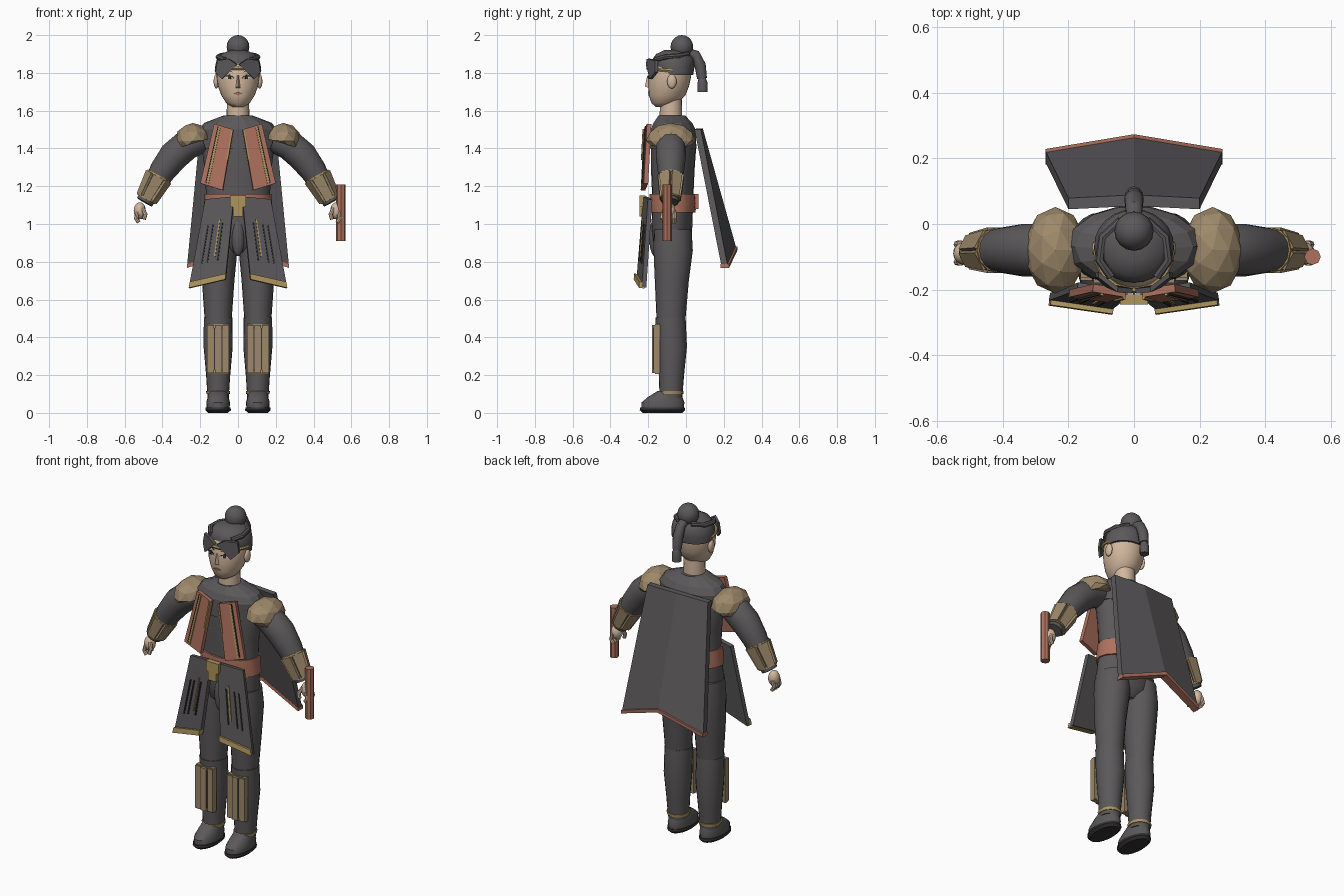
import bpy, bmesh, math
from mathutils import Vector

if "Cube" in bpy.data.objects:
    bpy.data.objects.remove(bpy.data.objects["Cube"])


def material(name, *rgb):
    m = bpy.data.materials.new(name)
    m.use_nodes = True
    m.diffuse_color = (*rgb, 1)
    m.node_tree.nodes["Principled BSDF"].inputs["Base Color"].default_value = (*rgb, 1)
    return m


CLOTH = material("charcoal cloth", .105, .098, .103)
BLACK = material("near black", .035, .033, .035)
SKIN = material("skin", .64, .47, .34)
TAN = material("tan armour", .34, .25, .145)
GOLD = material("gold trim", .42, .30, .11)
RED = material("rust red", .42, .165, .11)
LIP = material("lip", .38, .19, .14)
WHITE = material("eye white", .75, .70, .64)
smooth_objects = []


def finish(name, bm, mat, smooth):
    bmesh.ops.recalc_face_normals(bm, faces=bm.faces)
    me = bpy.data.meshes.new(name)
    bm.to_mesh(me)
    bm.free()
    me.materials.append(mat)
    ob = bpy.data.objects.new(name, me)
    bpy.context.collection.objects.link(ob)
    if smooth:
        smooth_objects.append(ob)
    return ob


def skin_rings(name, rings, mat, smooth=True):
    """Join rings of points into a closed tube."""
    bm = bmesh.new()
    rows = [[bm.verts.new(p) for p in r] for r in rings]
    n = len(rows[0])
    for a, b in zip(rows, rows[1:]):
        for i in range(n):
            j = (i + 1) % n
            bm.faces.new((a[i], a[j], b[j], b[i]))
    bm.faces.new(rows[0])
    bm.faces.new(rows[-1])
    return finish(name, bm, mat, smooth)


def loft(name, rings, mat, n=20, smooth=True):
    """Stack of level ellipses: x, y, z, x radius, y radius."""
    angles = [math.tau * i / n for i in range(n)]
    return skin_rings(name, [[(x + a * math.cos(t), y + b * math.sin(t), z) for t in angles]
                             for x, y, z, a, b in rings], mat, smooth)


def tube(name, pts, radii, mat, n=12, ref=(0, 1, 0), smooth=True):
    pts = [Vector(p) for p in pts]
    rings = []
    for i, p in enumerate(pts):
        d = pts[min(i + 1, len(pts) - 1)] - pts[max(i - 1, 0)]
        u = d.cross(Vector(ref)).normalized()
        v = d.cross(u).normalized()
        r = radii[i] if isinstance(radii, (list, tuple)) else radii
        rings.append([p + r * (u * math.cos(t) + v * math.sin(t))
                      for t in (math.tau * k / n for k in range(n))])
    return skin_rings(name, rings, mat, smooth)


def prism(name, pts, thick, mat):
    """Polygon given a thickness along its own normal."""
    pts = [Vector(p) for p in pts]
    off = (pts[1] - pts[0]).cross(pts[-1] - pts[0]).normalized() * thick / 2
    return skin_rings(name, [[p - off for p in pts], [p + off for p in pts]], mat, False)


def ball(name, c, r, mat, low=False):
    bm = bmesh.new()
    if low:
        bmesh.ops.create_icosphere(bm, subdivisions=2, radius=1)
    else:
        bmesh.ops.create_uvsphere(bm, u_segments=16, v_segments=10, radius=1)
    for v in bm.verts:
        v.co = Vector([v.co[i] * r[i] + c[i] for i in range(3)])
    return finish(name, bm, mat, not low)


def on_quad(q, u, v, lift):
    """Point on a quad (top inner, top outer, bottom outer, bottom inner)."""
    a, b, c, d = (Vector(p) for p in q)
    return a.lerp(b, u).lerp(d.lerp(c, u), v) + Vector((0, -lift, 0))


def stripe(name, q, u0, u1, v0, v1, mat, lift=.014, thick=.009):
    prism(name, [on_quad(q, u, v, lift) for u, v in ((u0, v0), (u1, v0), (u1, v1), (u0, v1))], thick, mat)


# Torso, mantle, belt and neck
loft("torso", [(0, -.08, .85, .06, .06), (0, -.075, .9, .16, .1), (0, -.075, .98, .185, .108),
               (0, -.07, 1.12, .168, .108), (0, -.07, 1.28, .175, .115), (0, -.065, 1.42, .195, .12),
               (0, -.07, 1.5, .18, .11)], CLOTH, 24)
loft("mantle", [(0, -.068, 1.4, .2, .126), (0, -.068, 1.5, .205, .122), (0, -.07, 1.535, .18, .105),
                (0, -.075, 1.575, .075, .072)], CLOTH, 14, False)
loft("neck", [(0, -.08, 1.53, .062, .06), (0, -.08, 1.66, .058, .058)], SKIN)
loft("belt", [(0, -.07, 1.06, .186, .12), (0, -.07, 1.11, .18, .126), (0, -.07, 1.16, .176, .122)], RED, 16)
prism("belt_back_knot", [(-.05, .055, 1.08), (.05, .055, 1.08), (.05, .055, 1.16), (-.05, .055, 1.16)], .02, RED)
ball("front_cloth", (0, -.165, .93), (.035, .03, .1), CLOTH)
for name, w, lo, hi in (("buckle", .042, 1.09, 1.15), ("buckle_drop", .026, 1.04, 1.09)):
    prism(name, [(-w, -.23, lo), (w, -.23, lo), (w, -.23, hi), (-w, -.23, hi)], .03, GOLD)

# Head: level rings, reused to seat the facial details on the surface
HEAD = [(0, -.125, 1.62, .03, .035), (0, -.115, 1.64, .062, .068), (0, -.1, 1.68, .088, .096),
        (0, -.092, 1.73, .106, .108), (0, -.086, 1.78, .114, .113), (0, -.08, 1.83, .112, .112),
        (0, -.078, 1.88, .085, .085), (0, -.076, 1.905, .04, .04)]
loft("head", HEAD, SKIN, 28)


def face(x, z, lift=.002):
    for a, b in zip(HEAD, HEAD[1:]):
        if a[2] <= z <= b[2]:
            t = (z - a[2]) / (b[2] - a[2])
            y, rx, ry = (a[k] + (b[k] - a[k]) * t for k in (1, 3, 4))
            return Vector((x, y - ry * math.sqrt(max(0, 1 - (x / rx) ** 2)) - lift, z))


def face_plate(name, pts, mat, lift=.002):
    prism(name, [face(x, z, lift) for x, z in pts], .006, mat)


skin_rings("nose", [[(-.009, -.19, 1.785), (.009, -.19, 1.785), (0, -.205, 1.785)],
                    [(-.017, -.19, 1.718), (.017, -.19, 1.718), (0, -.218, 1.728)]], SKIN, False)
face_plate("mouth", [(-.024, 1.69), (0, 1.68), (.024, 1.69), (0, 1.698)], LIP)
for s, side in ((-1, "right"), (1, "left")):
    face_plate(side + "_eye", [(s * .022, 1.772), (s * .045, 1.767), (s * .068, 1.776), (s * .045, 1.785)], WHITE)
    face_plate(side + "_iris", [(s * .038, 1.768), (s * .052, 1.768), (s * .052, 1.784), (s * .038, 1.784)], BLACK, .004)
    face_plate(side + "_lash", [(s * .02, 1.776), (s * .045, 1.784), (s * .074, 1.78), (s * .045, 1.791)], BLACK, .004)
    face_plate(side + "_brow", [(s * .02, 1.8), (s * .05, 1.81), (s * .078, 1.804), (s * .05, 1.817)], BLACK)
    ball(side + "_ear", (s * .115, -.075, 1.755), (.014, .025, .038), SKIN)

    # Fringe flaps and swept strands
    prism(side + "_fringe", [(s * .005, -.205, 1.845), (s * .05, -.2, 1.875), (s * .108, -.155, 1.865),
                             (s * .118, -.155, 1.805), (s * .085, -.185, 1.768)], .016, CLOTH)
    tube(side + "_strand", [(s * .07, -.16, 1.87), (s * .105, -.11, 1.885), (s * .095, -.04, 1.89),
                            (s * .04, .01, 1.9)], .014, CLOTH, 8, (0, 0, 1))

# Hair, headband, bun and tail
loft("hair_cap", [(0, -.058, 1.79, .119, .096), (0, -.068, 1.83, .122, .113), (0, -.068, 1.87, .113, .111),
                  (0, -.068, 1.9, .09, .09), (0, -.065, 1.92, .04, .05)], CLOTH, 24)
band = [math.pi * k / 12 for k in range(-1, 14)]
tube("headband", [(.114 * math.cos(t), -.086 - .115 * math.sin(t), 1.812 + .012 * math.sin(t)) for t in band],
     .01, GOLD, 6, (0, 0, 1))
ball("hair_bun", (0, -.022, 1.938), (.06, .06, .062), CLOTH)
loft("bun_band", [(0, -.03, 1.89, .056, .056), (0, -.03, 1.91, .056, .056)], BLACK)
tube("hair_tail", [(0, .0, 1.91), (0, .05, 1.895), (0, .075, 1.84), (0, .085, 1.77)],
     (.024, .027, .03, .026), CLOTH, 10, (1, 0, 0))
tube("hair_tail_end", [(0, .085, 1.77), (0, .088, 1.745), (0, .088, 1.7)], (.02, .027, .026), CLOTH, 10, (1, 0, 0))

# Cape: two ridged halves with a rust hem
top, ridge = [(s * .2, .062, 1.5) for s in (-1, 1)], (0, .072, 1.505)
hem, peak = [(s * .27, .205, .775) for s in (-1, 1)], (0, .25, .87)


def cape_part(name, rows, y, thick, mat):
    front = [Vector(p) + Vector((0, y - thick / 2, 0)) for p in rows]
    back = [p + Vector((0, thick, 0)) for p in front]
    skin_rings(name, [front, back], mat, False)


for i, side in enumerate(("right", "left")):
    cape_part(side + "_cape", [ridge, top[i], hem[i], peak], 0, .034, CLOTH)
    out, mid = Vector(hem[i]), Vector(peak)
    cape_part(side + "_cape_hem", [mid + Vector((0, .001, .012)), out + Vector((0, .001, .012)),
                                   out - Vector((0, 0, .008)), mid - Vector((0, 0, .008))], 0, .046, RED)

# Paired clothing, armour and limbs
for s, side in ((-1, "right"), (1, "left")):
    lapel = [(s * .025, -.212, 1.5), (s * .125, -.195, 1.53), (s * .198, -.212, 1.215), (s * .08, -.228, 1.178)]
    prism(side + "_lapel", lapel, .024, RED)
    stripe(side + "_lapel_trim", lapel, .66, .76, .02, .96, GOLD)
    stripe(side + "_lapel_seam", lapel, .77, .81, .02, .96, BLACK)
    stripe(side + "_lapel_edge", lapel, .0, .08, .0, .5, GOLD)

    tasset = [(s * .02, -.215, 1.145), (s * .172, -.19, 1.13), (s * .258, -.222, .665), (s * .065, -.25, .71)]
    prism(side + "_tasset", tasset, .024, CLOTH)
    stripe(side + "_tasset_hem", tasset, 0, 1, .94, 1.01, GOLD, .012, .03)
    stripe(side + "_tasset_stitch", tasset, .38, .42, .25, .7, GOLD)
    for u in (.28, .58, .74):
        stripe(side + "_tasset_slit", tasset, u, u + .04, .3, .75, BLACK)

    pad = ball(side + "_shoulder_pad", (s * .24, -.08, 1.44), (.095, .132, .095), TAN, True)
    for v in pad.data.vertices:
        v.co.z = max(v.co.z, 1.425 - .3 * (abs(v.co.x) - .24))

    tube(side + "_arm", [(s * .19, -.08, 1.45), (s * .27, -.08, 1.42), (s * .34, -.08, 1.36), (s * .4, -.08, 1.28),
                         (s * .455, -.08, 1.185), (s * .495, -.085, 1.115)], (.07, .08, .08, .07, .055, .045), CLOTH, 16)
    a, b = Vector((s * .42, -.08, 1.25)), Vector((s * .483, -.083, 1.135))
    d = (b - a).normalized()
    u, v = d.cross(Vector((0, 1, 0))), Vector((0, 1, 0))
    for k in range(6):
        def rim(t):
            return u * math.cos(t) + v * math.sin(t)
        t0, t1 = math.tau * (k + .06) / 6, math.tau * (k + .94) / 6
        prism(side + "_bracer_plate", [a + .07 * rim(t0), a + .07 * rim(t1), b + .054 * rim(t1), b + .054 * rim(t0)],
              .014, TAN)
    for p, r in ((a, .069), (b, .054)):
        tube(side + "_bracer_ring", [p - d * .006, p + d * .006], r, GOLD, 12)

    # Hand
    ball(side + "_palm", (s * .52, -.09, 1.07), (.032, .034, .045), SKIN)
    for k in range(4):
        y = -.116 + .018 * k
        tube(side + "_finger", [(s * .53, y, 1.065), (s * .54, y, 1.03), (s * .525, y, 1.008)], .011, SKIN, 8)
    tube(side + "_thumb", [(s * .505, -.11, 1.085), (s * .49, -.125, 1.05), (s * .498, -.128, 1.025)], .011, SKIN, 8)

    # Leg, boot and foot
    x = s * .105
    loft(side + "_leg", [(x * .9, -.07, .97, .09, .1), (x * .95, -.068, .86, .096, .104), (x, -.075, .7, .086, .09),
                         (x, -.08, .47, .07, .075)], CLOTH)
    loft(side + "_boot", [(x, -.082, .505, .076, .08), (x, -.075, .35, .077, .08), (x, -.077, .2, .064, .067),
                          (x, -.08, .08, .056, .06)], CLOTH)
    loft(side + "_ankle_ring", [(x, -.08, .1, .062, .066), (x, -.08, .115, .064, .068)], GOLD)
    loft(side + "_foot", [(x, -.125, .02, .06, .112), (x, -.122, .055, .063, .114), (x, -.11, .085, .055, .09),
                          (x, -.09, .115, .05, .062)], CLOTH)
    loft(side + "_sole", [(x, -.125, 0, .052, .105), (x, -.125, .014, .067, .12), (x, -.125, .028, .066, .118)], BLACK)

    # Shin guard
    for k in (-1, 0, 1):
        xa, xb, y = x + k * .04 - .018, x + k * .04 + .018, -.163 + .008 * abs(k)
        prism(side + "_shin_slat", [(xa, y, .21), (xb, y, .21), (xb, y, .465), (xa, y, .465)], .034, TAN)
    prism(side + "_shin_backing", [(x - .058, -.152, .205), (x + .058, -.152, .205), (x + .058, -.152, .47),
                                   (x - .058, -.152, .47)], .024, TAN)
    for k in (-1, 1):
        xc = x + k * .02
        prism(side + "_shin_groove", [(xc - .003, -.17, .23), (xc + .003, -.17, .23), (xc + .003, -.17, .45),
                                      (xc - .003, -.17, .45)], .009, BLACK)

# Baton held in the left hand
tube("baton", [(.545, -.1, .91), (.545, -.1, 1.21)], .025, RED, 8, smooth=False)

bpy.ops.object.select_all(action="DESELECT")
for ob in smooth_objects:
    ob.select_set(True)
bpy.context.view_layer.objects.active = smooth_objects[0]
bpy.ops.object.shade_smooth_by_angle(angle=math.radians(40))
